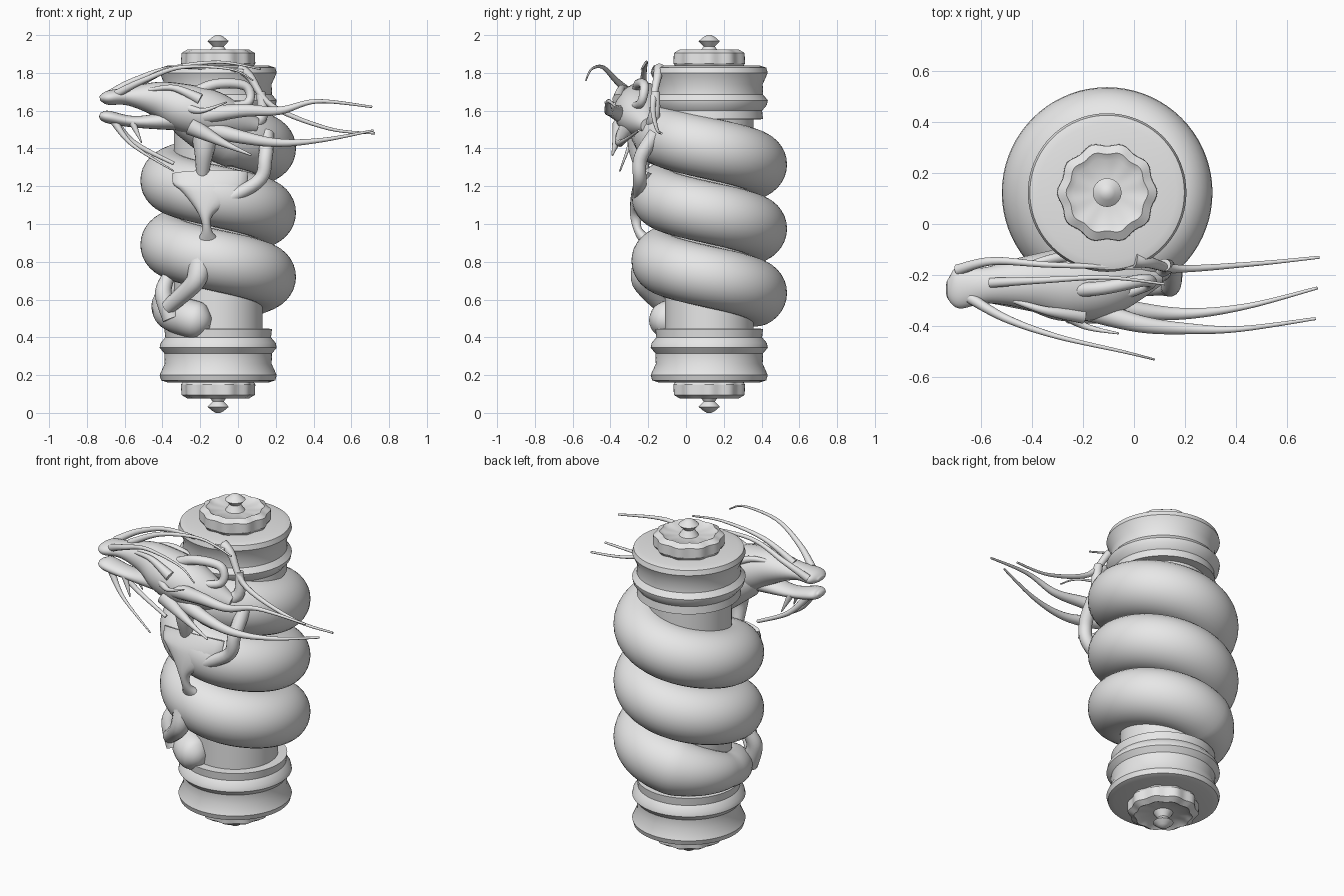
import bpy, bmesh, math
from mathutils import Vector

CX, CY = -0.105, 0.123           # axis of the pillar
mat = bpy.data.materials.new("plain grey")
mat.diffuse_color = (0.8, 0.8, 0.8, 1)


def skin(name, rings, angle=60):
    """Bridge closed rings of points and cap both ends."""
    bm = bmesh.new()
    vr = [[bm.verts.new(p) for p in ring] for ring in rings]
    n = len(vr[0])
    for a, b in zip(vr, vr[1:]):
        for i in range(n):
            j = (i + 1) % n
            bm.faces.new((a[i], a[j], b[j], b[i]))
    bm.faces.new(vr[0])
    bm.faces.new(vr[-1])
    bmesh.ops.recalc_face_normals(bm, faces=bm.faces)
    me = bpy.data.meshes.new(name)
    bm.to_mesh(me)
    bm.free()
    ob = bpy.data.objects.new(name, me)
    bpy.context.collection.objects.link(ob)
    me.materials.append(mat)
    bpy.ops.object.select_all(action='DESELECT')
    ob.select_set(True)
    bpy.context.view_layer.objects.active = ob
    bpy.ops.object.shade_smooth_by_angle(angle=math.radians(angle))


def lathe(name, profile, lobes=0, depth=0.0, n=80, flip=False):
    """Revolve (r, z) about the pillar axis, optionally scalloped or mirrored at z=1."""
    rings = []
    for r, z in profile:
        ring = []
        for i in range(n):
            t = 2 * math.pi * i / n
            k = r * (1 + depth * math.cos(lobes * t))
            ring.append((CX + k * math.cos(t), CY + k * math.sin(t), 2 - z if flip else z))
        rings.append(ring)
    skin(name, rings, 32)


def tube(name, pts, ref=(0, 1, 0), sub=7, n=14):
    """Smooth tube through points (x, y, z, half width, half height)."""
    p = [pts[0]] + list(pts) + [pts[-1]]
    path = []
    for i in range(1, len(p) - 2):
        for s in range(sub):
            t = s / sub
            path.append([0.5 * (2 * b + (c - a) * t + (2 * a - 5 * b + 4 * c - d) * t * t
                                + (3 * b - a - 3 * c + d) * t ** 3)
                         for a, b, c, d in zip(*p[i - 1:i + 3])])
    path.append(list(pts[-1]))
    rings = []
    for i, q in enumerate(path):
        a, b = path[max(i - 1, 0)], path[min(i + 1, len(path) - 1)]
        t = (Vector(b[:3]) - Vector(a[:3])).normalized()
        side = t.cross(Vector(ref)).normalized()
        top = side.cross(t)
        rings.append([Vector(q[:3]) + side * q[3] * math.cos(k) + top * q[4] * math.sin(k)
                      for k in (2 * math.pi * j / n for j in range(n))])
    skin(name, rings)


def tendril(name, r0, r1, *pts):
    """Round tapering strand: radius falls quickly at the root, then slowly."""
    m = len(pts) - 1
    radii = [r1 + (r0 - r1) * (1 - i / m) ** 1.5 for i in range(m + 1)]
    tube(name, [(*p, r, r) for p, r in zip(pts, radii)])


# pillar core and matching end caps
lathe("pillar_core", [(0.235, 0.3), (0.235, 1.7)])
cap = [(0.15, 1.55), (0.285, 1.555), (0.28, 1.60), (0.305, 1.63), (0.31, 1.655), (0.285, 1.685),
       (0.283, 1.74), (0.31, 1.80), (0.302, 1.828), (0.27, 1.838), (0.1, 1.828)]
scallop = [(0.17, 1.82), (0.19, 1.85), (0.188, 1.905), (0.155, 1.925), (0.13, 1.91), (0.05, 1.905)]
knob = [(0.06, 1.895), (0.03, 1.94), (0.056, 1.968), (0.03, 1.99), (0.012, 2.0)]
for flip, where in ((False, "top"), (True, "bottom")):
    lathe(where + "_cap", cap, flip=flip)
    lathe(where + "_scalloped_ring", scallop, 10, 0.035, flip=flip)
    lathe(where + "_knob", knob, n=32, flip=flip)

# coiled body: neck, helix, then tapering blunt tail
UP = (0, 0, 1)
body = [(-0.36, -0.24, 1.62, 0.06, 0.06), (-0.27, -0.21, 1.58, 0.12, 0.12)]
for deg in range(-80, 985, 10):
    t = math.radians(deg)
    r = 0.162 - 0.062 * min(1, max(0, deg - 830) / 70)
    if deg > 960:
        r = 0.1 * math.sqrt(max(0.01, 1 - ((deg - 960) / 21) ** 2))
    body.append((CX + 0.25 * math.cos(t), CY + 0.25 * math.sin(t), 1.40 - 0.34 * deg / 360, r, r))
tube("coiled_body", body, UP, sub=2, n=32)

# head with open jaws
tube("head_and_upper_jaw", [
    (-0.731, -0.25, 1.665, 0.03, 0.012), (-0.69, -0.25, 1.668, 0.08, 0.037),
    (-0.58, -0.24, 1.675, 0.07, 0.048), (-0.42, -0.23, 1.66, 0.105, 0.095),
    (-0.27, -0.237, 1.61, 0.143, 0.13), (-0.1, -0.235, 1.57, 0.125, 0.12),
    (0.1, -0.2, 1.52, 0.04, 0.04)], UP, n=28)
tube("lower_jaw", [
    (-0.731, -0.25, 1.58, 0.03, 0.012), (-0.69, -0.25, 1.567, 0.065, 0.033),
    (-0.52, -0.24, 1.54, 0.06, 0.032), (-0.22, -0.24, 1.56, 0.1, 0.07)], UP, n=20)

# brows and fangs on both sides of the head
for s, side in ((-1, "front"), (1, "rear")):
    tendril(side + "_brow", .03, .01, (-0.2, -0.24 + s * .12, 1.66),
            (-0.34, -0.24 + s * .1, 1.72), (-0.47, -0.24 + s * .06, 1.71))
    tendril(side + "_fang", .02, .003, (-0.56, -0.24 + s * .04, 1.54), (-0.51, -0.24 + s * .06, 1.43))

# whiskers and beard
tendril("front_whisker", .022, .004, (-0.64, -0.29, 1.69), (-0.5, -0.37, 1.76),
        (-0.3, -0.44, 1.83), (-0.04, -0.5, 1.82), (0.08, -0.53, 1.76))
tendril("middle_whisker", .02, .005, (-0.56, -0.23, 1.72), (-0.36, -0.22, 1.82),
        (-0.1, -0.21, 1.857), (0.12, -0.235, 1.82))
tendril("rear_whisker", .022, .009, (-0.69, -0.18, 1.68), (-0.55, -0.145, 1.76),
        (-0.32, -0.16, 1.83), (0.03, -0.17, 1.81))
tendril("front_beard", .022, .004, (-0.66, -0.27, 1.55), (-0.56, -0.3, 1.42), (-0.34, -0.35, 1.28))
tendril("rear_beard", .022, .01, (-0.66, -0.22, 1.55), (-0.55, -0.19, 1.43), (-0.34, -0.2, 1.32))

# horns and spikes swept back from the head
tendril("cheek_spike", .03, .004, (-0.28, -0.34, 1.62), (-0.19, -0.4, 1.6), (-0.06, -0.428, 1.645))
tendril("front_horn", .05, .006, (-0.22, -0.32, 1.57), (0.02, -0.39, 1.6), (0.22, -0.41, 1.60),
        (0.42, -0.41, 1.65), (0.71, -0.37, 1.62))
tendril("lower_horn", .05, .006, (-0.22, -0.3, 1.52), (0.02, -0.34, 1.46), (0.22, -0.35, 1.43),
        (0.45, -0.32, 1.445), (0.717, -0.25, 1.495))
tendril("rear_horn", .032, .006, (0.0, -0.14, 1.82), (0.06, -0.15, 1.785), (0.18, -0.175, 1.625),
        (0.48, -0.155, 1.505), (0.725, -0.13, 1.48))
tendril("rear_horn_root", .05, .024, (-0.02, -0.2, 1.5), (0.12, -0.17, 1.56), (0.12, -0.16, 1.7))
tendril("ear_loop", .03, .022, (-0.26, -0.26, 1.68), (-0.12, -0.25, 1.74), (0.04, -0.22, 1.73),
        (0.05, -0.24, 1.64), (-0.12, -0.3, 1.62))
tendril("jaw_tendril", .05, .005, (-0.25, -0.34, 1.52), (-0.08, -0.37, 1.43), (0.07, -0.39, 1.365))
tendril("throat_tendril", .09, .03, (-0.17, -0.23, 1.5), (-0.18, -0.25, 1.38), (-0.19, -0.21, 1.23))

# forelimb with pointed claw, and the hind limb above the tail
tendril("forelimb", .04, .035, (0.15, -0.16, 1.48), (0.145, -0.24, 1.35), (0.1, -0.245, 1.22),
        (-0.17, -0.25, 1.08))
tube("fore_claw", [(-0.15, -0.2, 1.27, .2, .04), (-0.15, -0.235, 1.18, .18, .05),
                   (-0.17, -0.262, 1.06, .045, .035), (-0.165, -0.255, 0.97, .025, .022),
                   (-0.16, -0.2, 0.9, .07, .04)], n=20)
tendril("hind_limb", .07, .04, (-0.2, -0.21, 0.8), (-0.23, -0.235, 0.69), (-0.37, -0.12, 0.56))
tendril("hind_claw", .035, .05, (-0.37, -0.06, 0.72), (-0.395, -0.09, 0.63), (-0.35, -0.1, 0.5))
